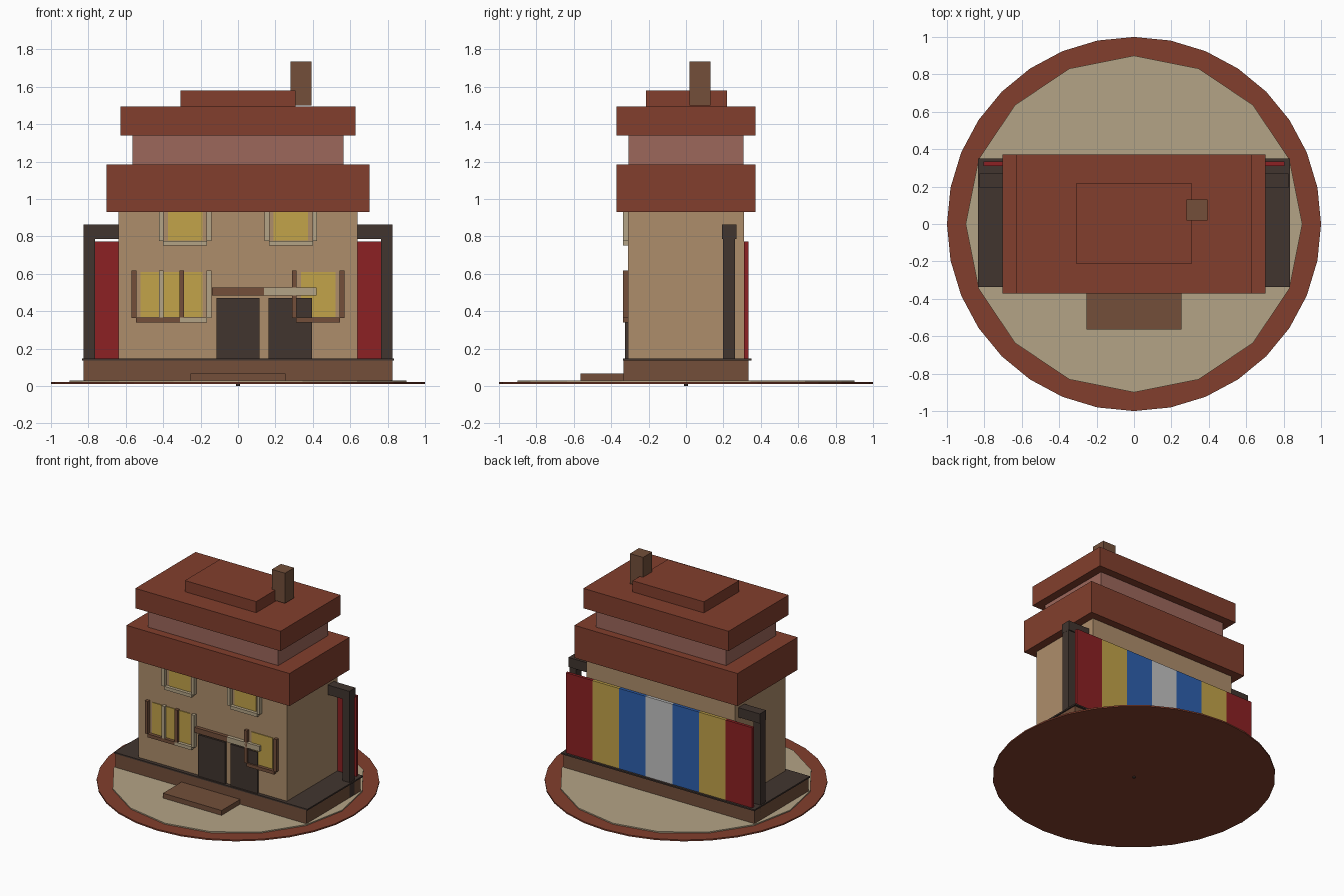
import bpy
import bmesh
from mathutils import Matrix, Vector

cube = bpy.data.objects.get("Cube")
if cube:
    bpy.data.objects.remove(cube, do_unlink=True)


def material(name, red, green, blue):
    """Flat material from 0-255 display values, stored as linear."""
    linear = [((c / 255 + 0.055) / 1.055) ** 2.4 for c in (red, green, blue)]
    mat = bpy.data.materials.new(name)
    mat.use_nodes = True
    mat.diffuse_color = (*linear, 1)
    shader = next(n for n in mat.node_tree.nodes if n.type == "BSDF_PRINCIPLED")
    shader.inputs["Base Color"].default_value = (*linear, 1)
    return mat


ROOF = material("roof red brown", 130, 63, 45)
SAND = material("sand beige", 180, 164, 134)
WALL = material("wall tan", 174, 141, 107)
BROWN = material("wood brown", 115, 79, 58)
DARK = material("dark timber", 65, 53, 47)
RED = material("panel red", 140, 33, 35)
YELLOW = material("glass yellow", 194, 163, 74)
PINK = material("attic pink", 156, 103, 91)
BLUE = material("panel blue", 46, 96, 174)
WHITE = material("panel pale grey", 194, 194, 194)


def finish(name, bm, mat):
    mesh = bpy.data.meshes.new(name)
    bm.to_mesh(mesh)
    bm.free()
    mesh.materials.append(mat)
    obj = bpy.data.objects.new(name, mesh)
    bpy.context.collection.objects.link(obj)
    return obj


def box(name, mat, x, y, z):
    """Box from (low, high) pairs along each axis."""
    low, high = (Vector(p) for p in zip(x, y, z))
    bm = bmesh.new()
    place = Matrix.Translation((low + high) / 2) @ Matrix.Diagonal((*(high - low), 1))
    bmesh.ops.create_cube(bm, size=1, matrix=place)
    return finish(name, bm, mat)


def disc(name, mat, radius, sides, z):
    bm = bmesh.new()
    bmesh.ops.create_cone(bm, cap_ends=True, segments=sides, radius1=radius,
                          radius2=radius, depth=z[1] - z[0],
                          matrix=Matrix.Translation((0, 0, sum(z) / 2)))
    return finish(name, bm, mat)


def around(centre, half):
    return centre - half, centre + half


# Ground
disc("ground_pin", DARK, 0.01, 8, (0, 0.01))
disc("ground_rim", ROOF, 1.0, 32, (0.01, 0.021))
disc("ground_yard", SAND, 0.9, 16, (0.02, 0.03))

# Plinth and entrance step
box("plinth", BROWN, around(0, 0.825), (-0.335, 0.333), (0.025, 0.136))
box("plinth_deck", DARK, around(0, 0.835), (-0.338, 0.35), (0.136, 0.147))
box("entrance_step", BROWN, around(0, 0.253), (-0.564, -0.335), (0.025, 0.068))

# House body and stacked roofs
box("house_wall", WALL, around(0, 0.64), around(0, 0.31), (0.147, 0.93))
box("attic_wall", PINK, around(0, 0.563), around(0, 0.308), (1.18, 1.34))
box("lower_roof", ROOF, around(0, 0.704), around(0, 0.371), (0.93, 1.184))
box("upper_roof", ROOF, around(0, 0.627), around(0, 0.371), (1.338, 1.493))
box("roof_cap", ROOF, around(0, 0.308), around(0.002, 0.217), (1.493, 1.58))
box("chimney", BROWN, (0.28, 0.393), (0.018, 0.13), (1.5, 1.735))

# Side frames
for side, sign in (("left", 1), ("right", -1)):
    box(side + "_post", DARK, around(sign * 0.795, 0.03), around(0.23, 0.031), (0.03, 0.8))
    box(side + "_beam", DARK, around(sign * 0.732, 0.094), around(0.231, 0.038), (0.787, 0.862))

# Striped back panels
stripes = (RED, YELLOW, BLUE, WHITE, BLUE, YELLOW, RED)
for i, mat in enumerate(stripes):
    box(f"back_panel_{i + 1}", mat, around((i - 3) * 0.23, 0.115), (0.311, 0.333), (0.147, 0.773))

# Doors and lintels
for side, centre, mat in (("right", 0, BROWN), ("left", 0.28, SAND)):
    box(side + "_door", DARK, around(centre, 0.116), (-0.325, -0.3), (0.147, 0.47))
    box(side + "_lintel", mat, around(centre, 0.14), (-0.337, -0.3), (0.485, 0.526))


def window(name, centre, base, mat):
    """Pane with two jambs and a sill; base is the bottom of the pane."""
    top = base + 0.25
    front = (-0.337, -0.3)
    box(name + "_pane", YELLOW, around(centre, 0.092), (-0.316, -0.3), (base, top - 0.008))
    for side, sign in (("left", 1), ("right", -1)):
        box(f"{name}_{side}_jamb", mat, around(centre + sign * 0.128, 0.0125), front, (base - 0.004, top))
    box(name + "_sill", mat, around(centre, 0.117), front, (base - 0.028, base - 0.002))


# Upper windows, then lower windows (two of them overlap)
window("upper_right_window", -0.283, 0.778, SAND)
window("upper_left_window", 0.283, 0.778, SAND)
window("lower_middle_window", -0.283, 0.368, SAND)
window("lower_right_window", -0.428, 0.3685, BROWN)
window("lower_left_window", 0.428, 0.368, BROWN)

# Brown sill laps over the pale one
bpy.data.objects["lower_right_window_sill"].location.y = -0.001
